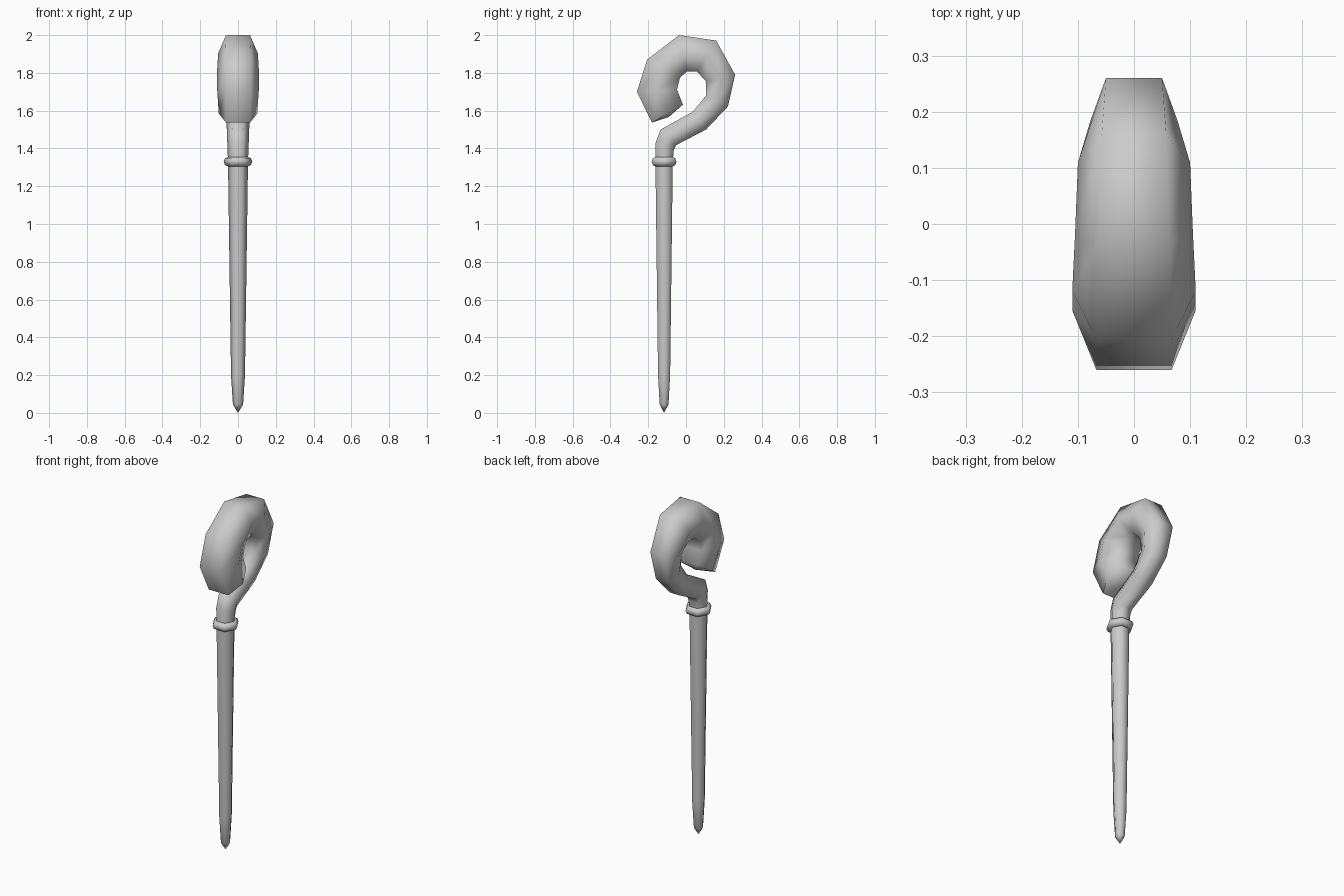
import bpy, bmesh
from math import radians

if "Cube" in bpy.data.objects:
    bpy.data.objects.remove(bpy.data.objects["Cube"])


def finish(ob):
    bpy.ops.object.select_all(action='DESELECT')
    ob.select_set(True)
    bpy.context.view_layer.objects.active = ob
    bpy.ops.object.shade_smooth_by_angle(angle=radians(75))


def loft(name, rings, start=None, end=None):
    """Six-sided tube; ring = (inner y, z, outer y, z, half width, flat half width)."""
    bm = bmesh.new()
    loops = []
    for yi, zi, yo, zo, m, f in rings:
        yc, zc = (yi + yo) / 2, (zi + zo) / 2
        pts = [(m, yc, zc), (f, yo, zo), (-f, yo, zo), (-m, yc, zc), (-f, yi, zi), (f, yi, zi)]
        loops.append([bm.verts.new(p) for p in pts])
    for a, b in zip(loops, loops[1:]):
        for i in range(6):
            j = (i + 1) % 6
            bm.faces.new((a[i], a[j], b[j], b[i]))
    for loop, tip in ((loops[0], start), (loops[-1], end)):
        if tip:
            v = bm.verts.new(tip)
            for i in range(6):
                bm.faces.new((loop[i], loop[(i + 1) % 6], v))
        else:
            bm.faces.new(loop)
    bmesh.ops.recalc_face_normals(bm, faces=bm.faces)
    me = bpy.data.meshes.new(name)
    bm.to_mesh(me)
    bm.free()
    ob = bpy.data.objects.new(name, me)
    bpy.context.collection.objects.link(ob)
    finish(ob)
    return ob


AXIS = -0.116

# tapered shaft with pointed foot
shaft = [(AXIS - .866 * r, z, AXIS + .866 * r, z, r, r / 2)
         for z, r in ((.045, .027), (.2, .037), (1.33, .053))]
loft("shaft", shaft, start=(0, AXIS, 0))

# curled crook, thickening towards its end
crook = [
    (-.162, 1.33, -.07, 1.33, .053, .027),
    (-.161, 1.43, -.065, 1.39, .056, .029),
    (-.135, 1.50, -.053, 1.417, .058, .031),
    (.037, 1.595, .106, 1.50, .061, .034),
    (.106, 1.68, .222, 1.622, .068, .04),
    (.106, 1.755, .26, 1.79, .078, .05),
    (.058, 1.807, .160, 1.971, .1, .0575),
    (.005, 1.807, -.037, 2.0, .105, .0635),
    (-.032, 1.775, -.206, 1.87, .11, .067),
    (-.048, 1.712, -.26, 1.70, .11, .067),
    (-.016, 1.632, -.18, 1.537, .102, .064),
]
loft("crook", crook, end=(0, -.09, 1.567))

# collar ring
bpy.ops.mesh.primitive_torus_add(major_segments=6, minor_segments=8, major_radius=.05,
                                 minor_radius=.026, location=(0, AXIS, 1.33))
collar = bpy.context.object
collar.name = "collar"
finish(collar)
